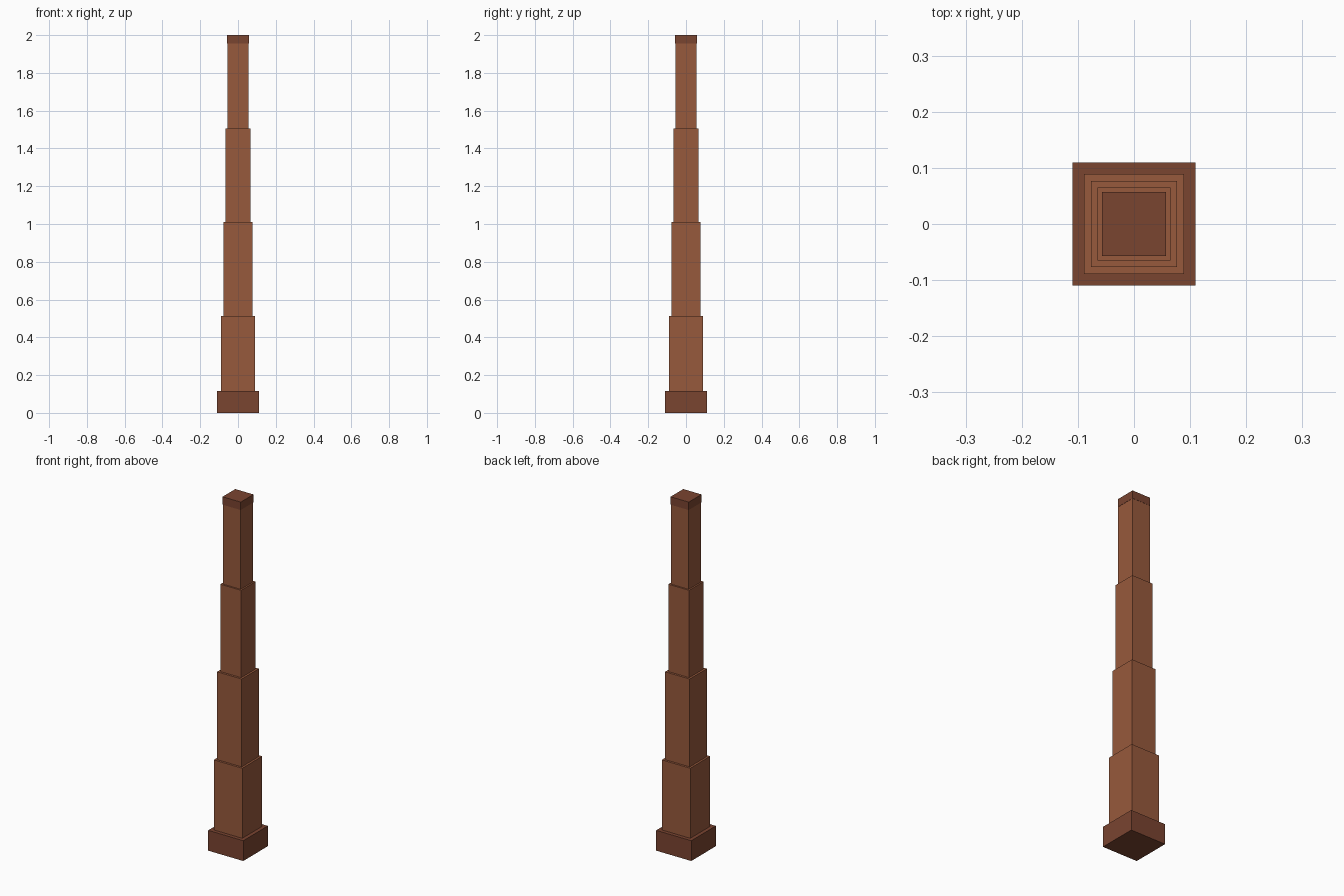
import bpy

if "Cube" in bpy.data.objects:
    bpy.data.objects.remove(bpy.data.objects["Cube"])


def material(name, rgb):
    mat = bpy.data.materials.new(name)
    mat.diffuse_color = (*rgb, 1.0)
    mat.use_nodes = True
    mat.node_tree.nodes["Principled BSDF"].inputs["Base Color"].default_value = mat.diffuse_color
    return mat


def block(name, half, z0, z1, mat):
    """Square block centred on the z axis, from z0 to z1."""
    bpy.ops.mesh.primitive_cube_add(size=1, location=(0, 0, (z0 + z1) / 2))
    obj = bpy.context.object
    obj.name = name
    obj.scale = (2 * half, 2 * half, z1 - z0)
    bpy.ops.object.transform_apply(location=False, rotation=False, scale=True)
    obj.data.materials.append(mat)
    return obj


light = material("light_brown", (0.31, 0.10, 0.045))
dark = material("dark_brown", (0.195, 0.058, 0.03))

# Wide foot at the bottom
block("base", 0.11, 0, 0.115, dark)

# Stepped shaft, each section narrower than the one below
levels = [0.115, 0.512, 1.01, 1.505, 1.955]
halves = [0.089, 0.077, 0.065, 0.056]
for i, half in enumerate(halves):
    block(f"shaft_section_{i + 1}", half, levels[i], levels[i + 1], light)

# Thin cap closing the top
block("cap", 0.057, 1.955, 2.0, dark)
